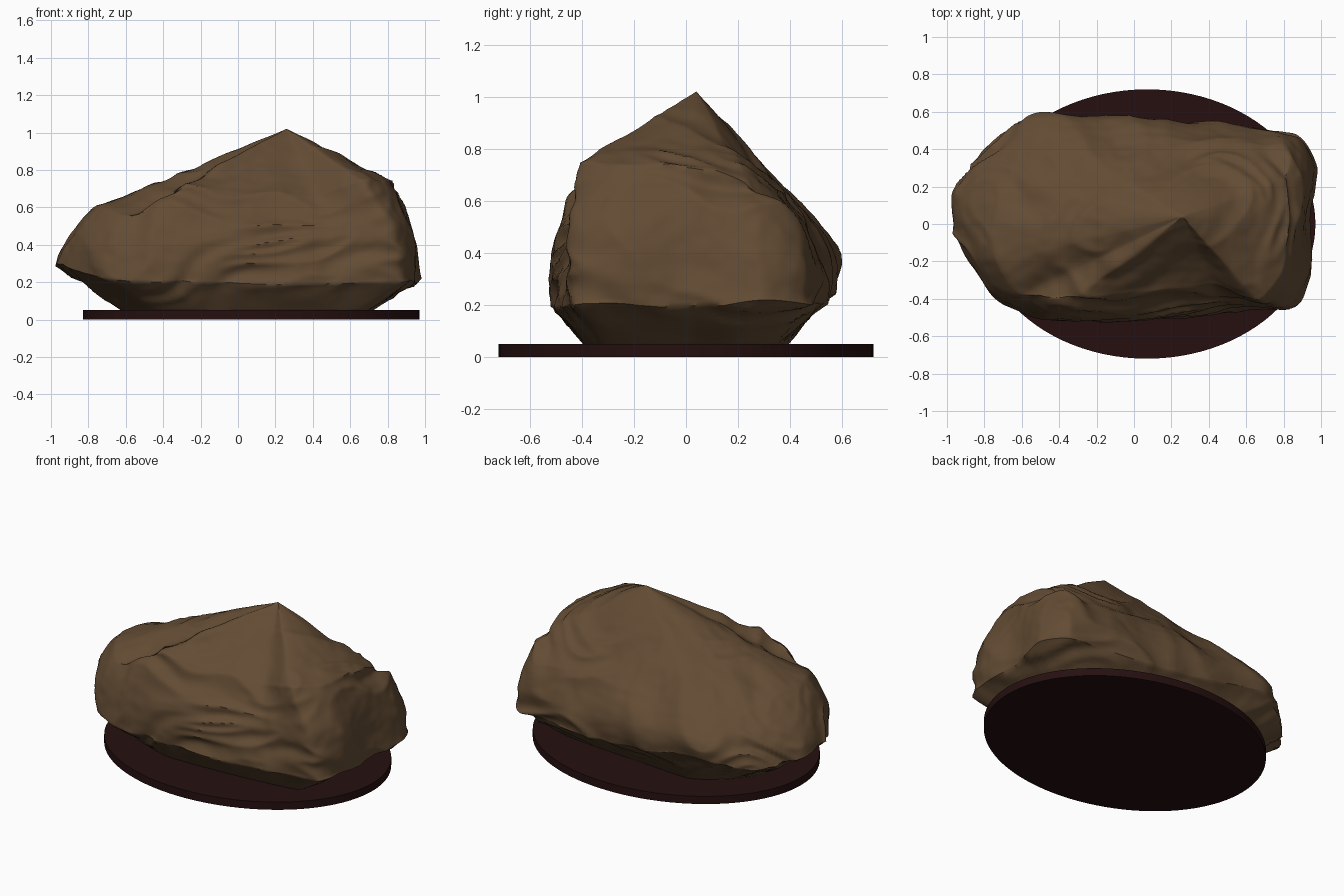
import bpy, bmesh, math
from mathutils import Vector, noise

if "Cube" in bpy.data.objects:
    bpy.data.objects.remove(bpy.data.objects["Cube"])


def material(name, rgb):
    m = bpy.data.materials.new(name)
    m.diffuse_color = (*rgb, 1)
    m.use_nodes = True
    m.node_tree.nodes["Principled BSDF"].inputs["Base Color"].default_value = m.diffuse_color
    return m


def finish(bm, name, mat, angle):
    mesh = bpy.data.meshes.new(name)
    bmesh.ops.recalc_face_normals(bm, faces=bm.faces)
    bm.to_mesh(mesh)
    bm.free()
    ob = bpy.data.objects.new(name, mesh)
    bpy.context.collection.objects.link(ob)
    mesh.materials.append(mat)
    bpy.ops.object.select_all(action='DESELECT')
    ob.select_set(True)
    bpy.context.view_layer.objects.active = ob
    bpy.ops.object.shade_smooth_by_angle(angle=math.radians(angle))
    return ob


brown = material("rock brown", (0.125, 0.072, 0.034))
dark = material("dark maroon", (0.019, 0.005, 0.005))

# Oval base plate
bm = bmesh.new()
bmesh.ops.create_cone(bm, cap_ends=True, segments=96, radius1=1, radius2=1, depth=0.05)
for v in bm.verts:
    v.co = (0.07 + v.co.x * 0.9, v.co.y * 0.72, v.co.z + 0.025)
finish(bm, "base_plate", dark, 30)

# Rock: skirt point and shoulder point for each direction, counter-clockwise
GUIDES = [
    ((-.98, -.02, .30), (-.75, .00, .60)),
    ((-.92, -.15, .28), (-.72, -.20, .60)),
    ((-.70, -.42, .22), (-.60, -.38, .56)),
    ((-.40, -.52, .20), (-.30, -.40, .71)),
    ((.10, -.51, .19), (.10, -.36, .68)),
    ((.50, -.48, .19), (.42, -.33, .67)),
    ((.88, -.43, .20), (.66, -.41, .75)),
    ((.94, -.27, .20), (.80, -.25, .74)),
    ((.93, .06, .20), (.83, .02, .74)),
    ((.98, .30, .22), (.83, .25, .68)),
    ((.87, .48, .20), (.80, .42, .53)),
    ((.45, .53, .20), (.42, .44, .56)),
    ((.00, .56, .23), (.00, .48, .53)),
    ((-.50, .59, .30), (-.45, .50, .50)),
    ((-.78, .42, .24), (-.62, .36, .52)),
    ((-.97, .18, .28), (-.70, .18, .58)),
]
PEAK = Vector((.26, .04, 1.02))
STEPS = 16
N = len(GUIDES) * STEPS


def spline(which, i):
    """Closed smooth curve through the guide points."""
    k, t = i // STEPS, (i % STEPS) / STEPS
    a, b, c, d = (Vector(GUIDES[(k + j) % len(GUIDES)][which]) for j in (-1, 0, 1, 2))
    s = 0.35
    m1, m2 = (c - a) * s, (d - b) * s
    return (b * (2*t**3 - 3*t**2 + 1) + m1 * (t**3 - 2*t**2 + t)
            + c * (3*t**2 - 2*t**3) + m2 * (t**3 - t**2))


def column(i):
    """Points from the foot up to just under the peak."""
    skirt, shoulder = spline(0, i), spline(1, i)
    foot = Vector((.05 + (skirt.x - .0) * .68, -.025 + skirt.y * .70, .045))
    out = Vector((skirt.x, skirt.y, 0)).normalized()
    pts = [foot.lerp(skirt, j / 12) for j in range(12)]
    for j in range(40):
        t = j / 40
        pts.append(skirt.lerp(shoulder, t) + out * .045 * math.sin(math.pi * t))
    pts += [shoulder.lerp(PEAK, j / 44 * .97) for j in range(45)]
    return pts


bm = bmesh.new()
cols = [[bm.verts.new(p) for p in column(i)] for i in range(N)]
for i in range(N):
    a, b = cols[i], cols[(i + 1) % N]
    for j in range(len(a) - 1):
        bm.faces.new((a[j], b[j], b[j + 1], a[j + 1]))
    # Rounded tip
    if i == 0:
        tip = bm.verts.new(PEAK)
    bm.faces.new((a[-1], b[-1], tip))
bm.faces.new([c[0] for c in reversed(cols)])
bmesh.ops.recalc_face_normals(bm, faces=bm.faces)
bm.normal_update()

# Weathered folds: warped, tilted ridges that fade at the foot and the peak
moves = []
for v in bm.verts:
    p = v.co
    warp = noise.noise(p * 2.2) * .25
    q = Vector((p.x * 2.5, p.y * 2.5, (p.z + warp - .25 * p.x) * 7))
    fold = .5 - abs(noise.noise(q)) * 1.6
    lump = noise.noise(p * 3.5 + Vector((4, 1, 7)))
    fine = noise.noise(p * 16)
    fade = min(1, max(0, (p.z - .05) / .15)) * min(1, (PEAK - p).length / .5)
    moves.append(v.normal * fade * (.026 * fold + .018 * lump + .004 * fine - .006))
for v, m in zip(bm.verts, moves):
    v.co += m
    v.co.x = max(-1, min(1, v.co.x))
finish(bm, "rock", brown, 50)
